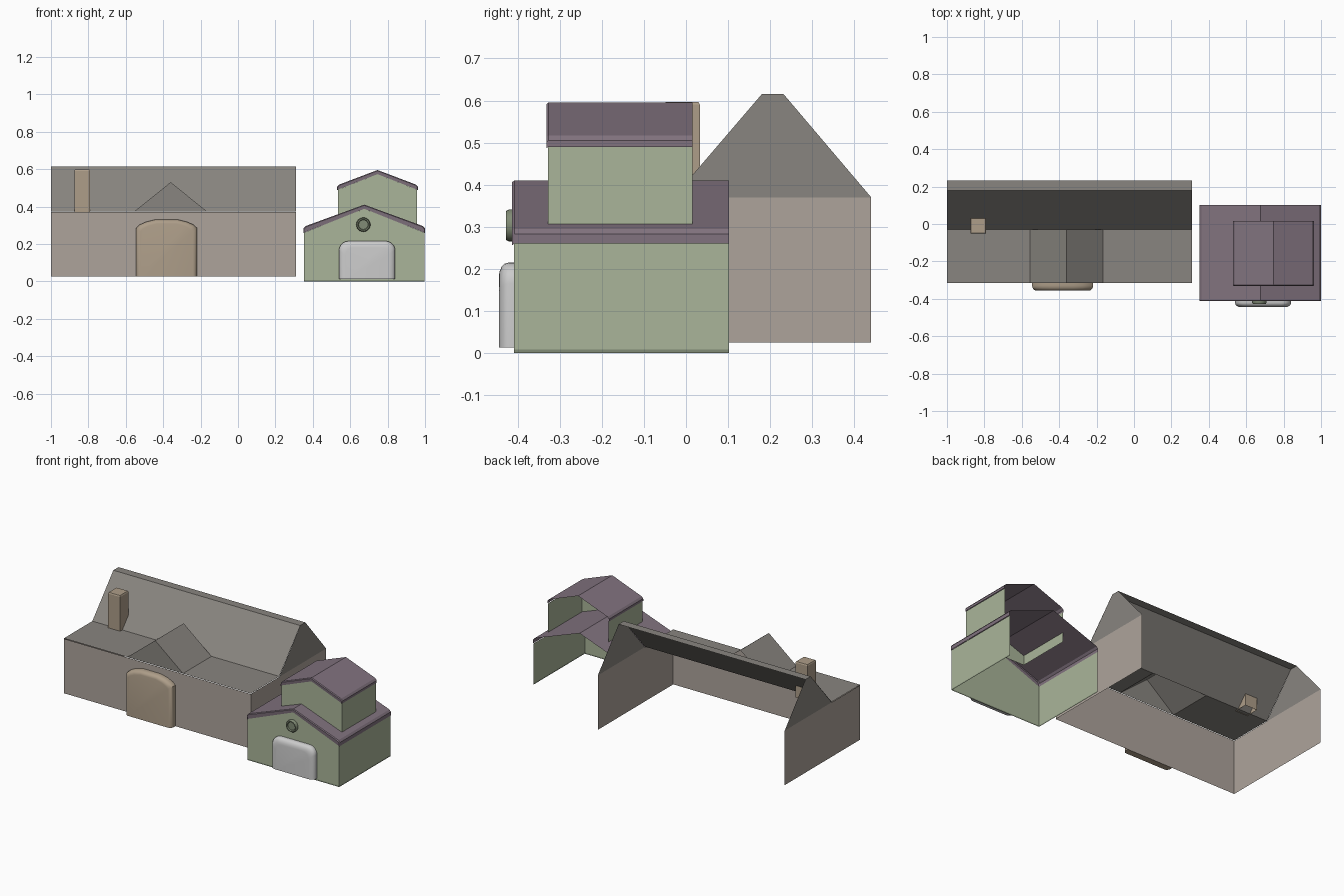
import bpy, math

if "Cube" in bpy.data.objects:
    bpy.data.objects.remove(bpy.data.objects["Cube"])

def material(name, rgb):
    m = bpy.data.materials.new(name)
    m.diffuse_color = (*rgb, 1)
    m.use_nodes = True
    m.node_tree.nodes["Principled BSDF"].inputs["Base Color"].default_value = m.diffuse_color
    return m

STONE = material("stone", (0.42, 0.37, 0.33))
SLATE = material("slate", (0.25, 0.235, 0.215))
TAN = material("tan", (0.42, 0.34, 0.25))
GREEN = material("green", (0.40, 0.46, 0.32))
DARK = material("dark_green", (0.22, 0.26, 0.18))
PLUM = material("plum", (0.22, 0.17, 0.21))

def mesh(name, verts, faces, mat=None, smooth=False):
    me = bpy.data.meshes.new(name)
    me.from_pydata(verts, [], faces)
    me.update()
    ob = bpy.data.objects.new(name, me)
    bpy.context.collection.objects.link(ob)
    if mat:
        me.materials.append(mat)
    if smooth:
        bpy.context.view_layer.objects.active = ob
        ob.select_set(True)
        bpy.ops.object.shade_smooth_by_angle(angle=math.radians(35))
        ob.select_set(False)
    return ob

def loft(name, rings, mat=None, closed=False, cap=False, smooth=False):
    """Skin between rings of equal point count."""
    n = len(rings[0])
    verts = [p for r in rings for p in r]
    faces = []
    for i in range(len(rings) - 1):
        for j in range(n if closed else n - 1):
            k = (j + 1) % n
            faces.append((i*n + j, i*n + k, (i+1)*n + k, (i+1)*n + j))
    if cap:
        faces.append(tuple(range((len(rings) - 1)*n, len(rings)*n)))
    return mesh(name, verts, faces, mat, smooth)

def bulge(name, outline, cx, zb, y0, y1, inset, mat=None):
    """Outline pushed forward from y0 to y1 with a rounded front rim."""
    w = max(abs(x - cx) for x, z in outline)
    h = max(z for x, z in outline) - zb
    steps = [(0, 0)] + [(1 - math.cos(a), 0.35 + 0.65*math.sin(a))
                        for a in [i*math.pi/8 for i in range(5)]]
    rings = []
    for s, t in steps:
        sx, sz = 1 - s*inset/w, 1 - s*inset/h
        rings.append([(cx + (x - cx)*sx, y0 + (y1 - y0)*t, zb + (z - zb)*sz)
                      for x, z in outline])
    return loft(name, rings, mat, closed=True, cap=True, smooth=True)

# ---- long barn: open at the back and below ----
X0, X1, YF, YB, ZB, ZE = -1.0, 0.31, -0.315, 0.44, 0.025, 0.37
path = [(X0, YB), (X0, YF), (X1, YF), (X1, YB)]
loft("barn_walls", [[(x, y, z) for x, y in path] for z in (ZB, ZE)], STONE)

gable = [(-0.03, ZE), (0.18, 0.615), (0.232, 0.615), (YB, ZE)]
for side, x in (("left", X0), ("right", X1)):
    mesh("barn_gable_" + side, [(x, y, z) for y, z in gable], [(0, 1, 2, 3)], SLATE)

ZR = 0.373
slope = [(-0.03, ZR), (0.18, 0.615), (0.232, 0.615)]
loft("barn_upper_roof", [[(x, y, z) for y, z in slope] for x in (X0, X1)], SLATE)

# flat front roof on both sides of the dormer
DX0, DX1, DXC = -0.555, -0.165, -0.36
for side, a, b in (("left", X0, DX0), ("right", DX1, X1)):
    mesh("barn_front_roof_" + side,
         [(a, YF, ZR), (b, YF, ZR), (b, -0.03, ZR), (a, -0.03, ZR)], [(0, 1, 2, 3)], SLATE)

# dormer with closed front
tri = [(DX0, ZR), (DXC, 0.53), (DX1, ZR)]
mesh("barn_dormer", [(x, y, z) for y in (YF, -0.03) for x, z in tri],
     [(0, 2, 1), (0, 1, 4, 3), (1, 2, 5, 4)], SLATE)

# chimney, open below
cx0, cx1, cy0, cy1 = -0.875, -0.79, -0.052, 0.033
sq = [(cx0, cy0), (cx1, cy0), (cx1, cy1), (cx0, cy1)]
mid = ((cx0 + cx1)/2, (cy0 + cy1)/2)
def shrink(s):
    return [(mid[0] + (x - mid[0])*s, mid[1] + (y - mid[1])*s) for x, y in sq]
loft("barn_chimney", [[(x, y, z) for x, y in shrink(s)]
     for s, z in ((1, ZE), (1, 0.59), (0.92, 0.597))], TAN, closed=True, cap=True)

# arched barn door
half = [(0.163, ZB), (0.163, 0.285), (0.145, 0.302), (0.11, 0.318), (0.06, 0.33)]
arch = [(-0.382 + x, z) for x, z in half] + [(-0.382 - x, z) for x, z in reversed(half)]
bulge("barn_door", arch, -0.382, ZB, YF, -0.356, 0.022, TAN)

# ---- two-tier house: each tier open at the back and below ----
def tier(name, x0, x1, y0, y1, zb, ze, zt, zp):
    e, xc = 0.004, (x0 + x1)/2
    a, b, f = x0 + e, x1 - e, y0 + e
    zin = zp - 0.022
    wall = [(a, y1, zb), (a, f, zb), (b, f, zb), (b, y1, zb)]
    top = [(x, y, ze) for x, y, z in wall]
    mesh(name + "_walls", wall + top + [(xc, f, zin)],
         [(0, 1, 5, 4), (1, 2, 6, 8, 5), (2, 3, 7, 6)], GREEN)
    # roof shell with a narrow front band
    outer = [(x0, ze), (x0, zt - 0.012), (x0 + 0.01, zt), (xc, zp),
             (x1 - 0.01, zt), (x1, zt - 0.012), (x1, ze)]
    inner = [(a, ze), (a, ze), (a + 0.004, ze + 0.002), (xc, zin),
             (b - 0.004, ze + 0.002), (b, ze), (b, ze)]
    lip = [(x + (xc - x)*0.01, z - 0.004) for x, z in outer]
    rings = [[(x, y, z) for x, z in prof] for prof, y in
             ((outer, y1), (outer, y0 + 0.005), (lip, y0), (inner, y0 + 0.002))]
    loft(name + "_roof", rings, PLUM)

tier("house_lower", 0.35, 1.0, -0.413, 0.102, 0.008, 0.26, 0.295, 0.41)
tier("house_upper", 0.53, 0.962, -0.332, 0.015, 0.298, 0.49, 0.517, 0.595)

# dark base trim
base = [(0.354, 0.102), (0.354, -0.409), (0.996, -0.409), (0.996, 0.102)]
loft("house_base_trim", [[(x, y, z) for x, y in base] for z in (0.0, 0.008)], DARK)

# grey garage door with rounded top corners
r, w, h, dc, zb = 0.05, 0.15, 0.215, 0.69, 0.013
corner = [(w - r + r*math.cos(t), h - r + r*math.sin(t))
          for t in [i*math.pi/12 for i in range(7)]]
half = [(w, zb)] + corner
door = [(dc + x, z) for x, z in half] + [(dc - x, z) for x, z in reversed(half)]
bulge("house_door", door, dc, zb, -0.409, -0.445, 0.035)

# round window: raised ring with recessed pane
prof = [(0.038, -0.409), (0.038, -0.421), (0.034, -0.428), (0.028, -0.428), (0.025, -0.42)]
rings = [[(0.67 + q*math.cos(i*math.pi/12), y, 0.303 + q*math.sin(i*math.pi/12))
          for i in range(24)] for q, y in prof]
loft("house_round_window", rings, DARK, closed=True, cap=True, smooth=True)
